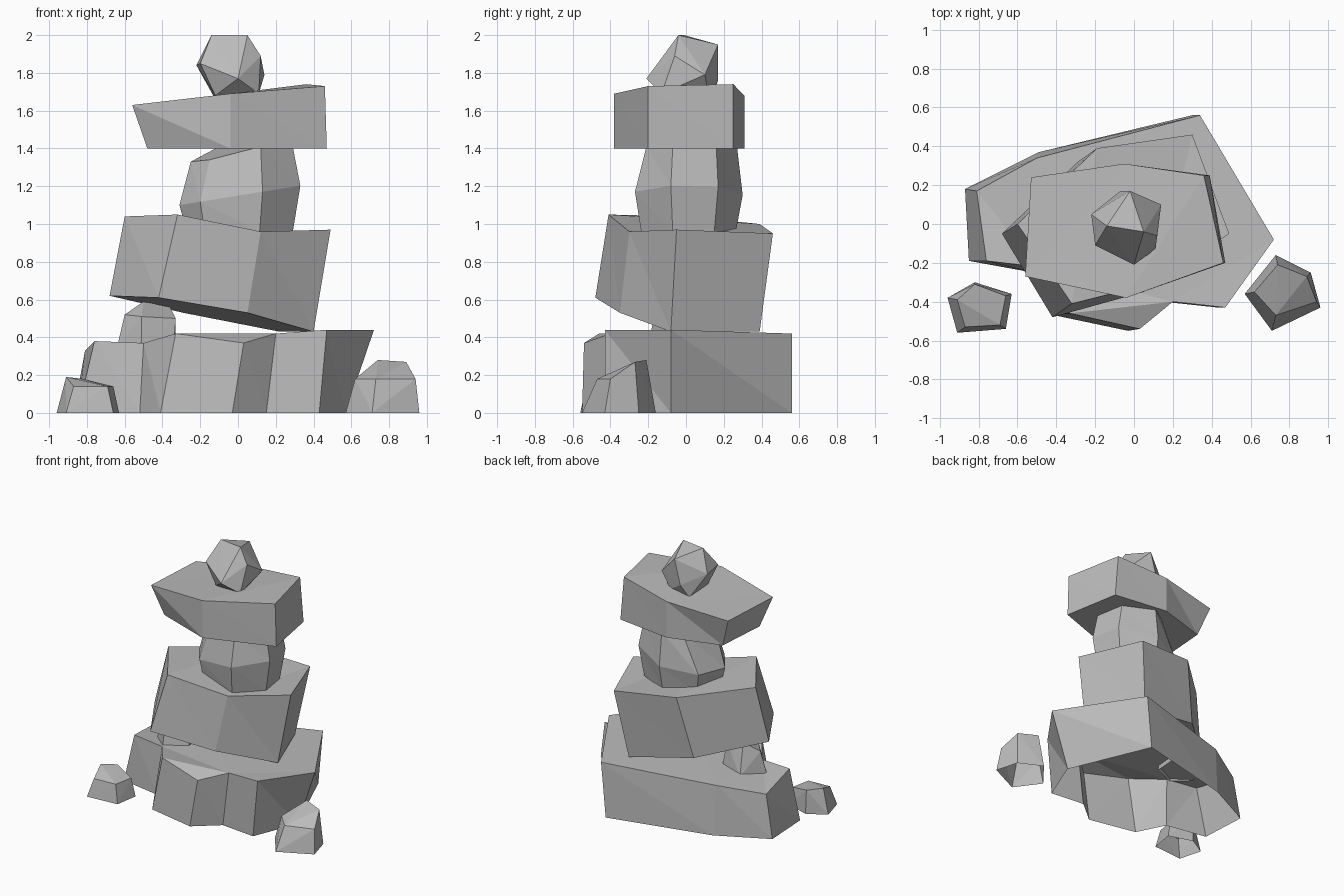
import bpy
import bmesh
from mathutils import Vector

default_cube = bpy.data.objects.get("Cube")
if default_cube:
    bpy.data.objects.remove(default_cube, do_unlink=True)

# One plain grey shared by every rock
rock_grey = bpy.data.materials.new("rock_grey")
rock_grey.use_nodes = True
grey = (0.5, 0.5, 0.5, 1)
rock_grey.diffuse_color = grey
rock_grey.node_tree.nodes["Principled BSDF"].inputs["Base Color"].default_value = grey


def finish(name, bm, open_foot):
    """Turn a bmesh into a flat-shaded rock, hollow underneath if it is grounded."""
    bmesh.ops.triangulate(bm, faces=[f for f in bm.faces if len(f.verts) > 3])
    bmesh.ops.recalc_face_normals(bm, faces=bm.faces)
    if open_foot:
        floor = min(v.co.z for v in bm.verts) + 0.001
        under = [f for f in bm.faces if all(v.co.z < floor for v in f.verts)]
        bmesh.ops.delete(bm, geom=under, context="FACES")
    mesh = bpy.data.meshes.new(name)
    bm.to_mesh(mesh)
    bm.free()
    mesh.materials.append(rock_grey)
    rock = bpy.data.objects.new(name, mesh)
    bpy.context.collection.objects.link(rock)


def level(outline, height):
    """Lift a flat outline to one height."""
    return [(x, y, height) for x, y in outline]


def tilted(outline, height, slope, scale=1):
    """Lift an outline onto a plane that rises along x."""
    return [(x * scale, y * scale, height + slope * x) for x, y in outline]


def loft_rock(name, *rings, open_foot=False):
    """Join equal-sized rings from bottom to top and cap both ends."""
    bm = bmesh.new()
    loops = [[bm.verts.new(Vector(point)) for point in ring] for ring in rings]
    count = len(loops[0])
    for lower, upper in zip(loops, loops[1:]):
        for i in range(count):
            j = (i + 1) % count
            bm.faces.new((lower[i], lower[j], upper[i]))
            bm.faces.new((lower[j], upper[j], upper[i]))
    bm.faces.new(list(reversed(loops[0])))
    bm.faces.new(loops[-1])
    finish(name, bm, open_foot)


def hull_rock(name, points, open_foot=False):
    """Wrap a few corner points in a convex faceted rock."""
    bm = bmesh.new()
    for point in points:
        bm.verts.new(Vector(point))
    result = bmesh.ops.convex_hull(bm, input=bm.verts)
    loose = [v for v in result["geom_interior"] if isinstance(v, bmesh.types.BMVert)]
    bmesh.ops.delete(bm, geom=loose, context="VERTS")
    finish(name, bm, open_foot)


# Broad base rock with a notch in its front, hollow underneath
base_foot = [(.3, .56), (-.49, .37), (-.87, .18), (-.85, -.19), (-.52, -.25),
             (-.41, -.47), (-.03, -.55), (.15, -.4), (.43, -.43), (.57, -.08)]
base_top = [(.34, .56, .42), (-.5, .34, .38), (-.81, .17, .33), (-.76, -.19, .38),
            (-.5, -.22, .37), (-.33, -.46, .42), (.03, -.54, .37),
            (.2, -.4, .42), (.47, -.43, .44), (.72, -.08, .44)]
loft_rock("base_rock", level(base_foot, 0), base_top, open_foot=True)

# Leaning block resting on the base
loft_rock("leaning_block",
          [(-.68, -.05, .62), (-.42, -.48, .61), (.05, -.35, .53),
           (.4, -.08, .43), (.22, .39, .43), (-.29, .32, .53)],
          [(-.6, 0, 1.04), (-.32, -.41, 1.05), (.12, -.3, .96),
           (.49, -.05, .97), (.3, .46, .95), (-.19, .39, 1)])

# Rounded middle rock, swelling at its waist and chipped at one shoulder
waist = [(-.31, -.04), (-.2, -.19), (.13, -.27), (.33, -.08),
         (.29, .17), (.02, .3), (-.24, .19)]
loft_rock("middle_rock",
          tilted(waist, .96, 0, .88),
          tilted(waist, 1.15, .16),
          [(-.25, -.03, 1.33), (-.15, -.15, 1.34), (.12, -.21, 1.41), (.29, -.07, 1.41),
           (.25, .16, 1.41), (.02, .27, 1.41), (-.1, .19, 1.41)])

# Wide slab, thicker toward one end
loft_rock("wide_slab",
          level([(-.48, -.22), (-.04, -.38), (.47, -.2),
                 (.39, .25), (-.05, .31), (-.45, .19)], 1.4),
          [(-.56, -.27, 1.63), (-.04, -.38, 1.69), (.46, -.2, 1.73),
           (.36, .25, 1.74), (-.05, .31, 1.68), (-.53, .24, 1.63)])

# Faceted top stone
hull_rock("top_stone",
          [(-.14, -.01, 2), (.05, -.04, 2), (0, -.21, 1.77), (-.22, .05, 1.84),
           (-.2, -.11, 1.85), (.12, -.06, 1.89), (.14, .1, 1.79), (-.02, .17, 1.95),
           (-.07, .17, 1.76), (-.12, .13, 1.66), (.11, -.13, 1.69),
           (-.12, -.1, 1.68), (.05, .12, 1.68)])

# Wedge pebble between the base and the block
wedge_foot = [(-.64, -.08), (-.51, -.2), (-.34, -.13), (-.33, .03), (-.52, .08)]
hull_rock("wedge_pebble", level(wedge_foot, .35) + [
    (-.6, -.06, .52), (-.51, -.17, .51), (-.33, -.1, .5),
    (-.36, .01, .56), (-.5, .01, .59)], open_foot=True)

# Two loose stones on the ground, hollow underneath
right_foot = [(-.96, -.38), (-.91, -.56), (-.66, -.54), (-.63, -.36), (-.82, -.3)]
hull_rock("right_ground_stone", level(right_foot, 0) + [
    (-.91, -.39, .19), (-.87, -.53, .14), (-.69, -.52, .14),
    (-.66, -.37, .14), (-.82, -.31, .18)], open_foot=True)
left_foot = [(.57, -.36), (.71, -.55), (.96, -.43), (.91, -.25), (.73, -.16)]
hull_rock("left_ground_stone", level(left_foot, 0) + [
    (.62, -.35, .18), (.73, -.47, .18), (.94, -.4, .18),
    (.89, -.27, .27), (.74, -.21, .28)], open_foot=True)
